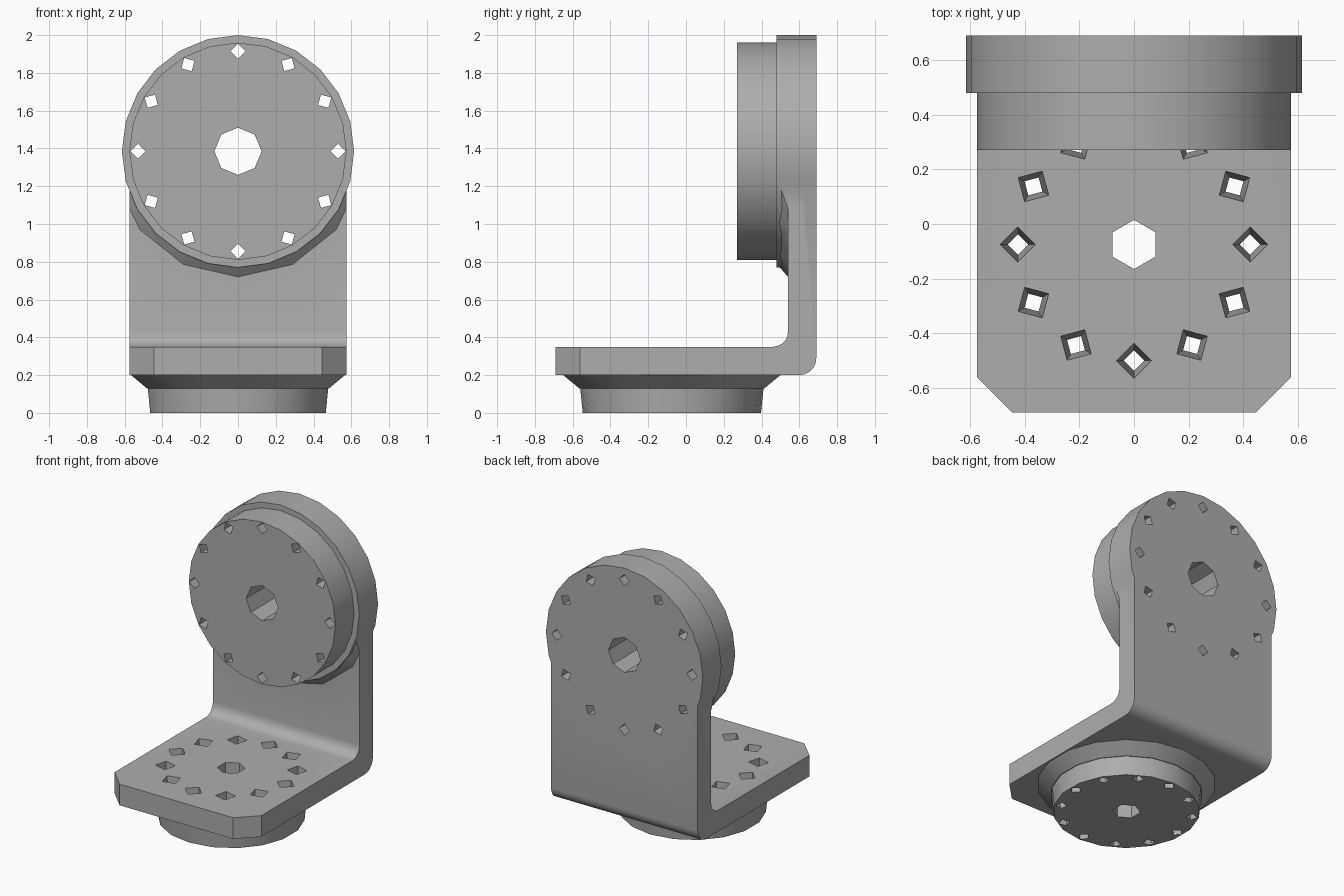
import bpy, bmesh, math
from mathutils import Matrix, Vector

cube = bpy.data.objects.get("Cube")
if cube:
    bpy.data.objects.remove(cube, do_unlink=True)

grey = bpy.data.materials.new("grey metal")
grey.use_nodes = True
GREY = (0.42, 0.42, 0.42, 1)
grey.diffuse_color = GREY
grey.node_tree.nodes["Principled BSDF"].inputs["Base Color"].default_value = GREY

HALF = 0.575                       # half width of the bent plate
UPPER = Vector((0, 0, 1.385))      # axis of the upright joint
LOWER = Vector((0, -0.075, 0))     # axis of the bottom joint


def finish(name, bm):
    bmesh.ops.recalc_face_normals(bm, faces=bm.faces)
    mesh = bpy.data.meshes.new(name)
    bm.to_mesh(mesh)
    bm.free()
    mesh.materials.append(grey)
    obj = bpy.data.objects.new(name, mesh)
    bpy.context.collection.objects.link(obj)
    return obj


def add_frustum(bm, centre, axis, a, b, ra, rb, sides, turn=0.0):
    """Frustum along y or z, from coordinate a (radius ra) to b (radius rb)."""
    rings = []
    for pos, r in ((a, ra), (b, rb)):
        ring = []
        for i in range(sides):
            t = turn + math.tau * i / sides
            u, v = r * math.sin(t), -r * math.cos(t)
            offset = Vector((u, pos, v)) if axis == "y" else Vector((u, v, pos))
            ring.append(bm.verts.new(centre + offset))
        rings.append(ring)
    for ring in rings:
        bm.faces.new(ring)
    for i in range(sides):
        j = (i + 1) % sides
        bm.faces.new((rings[0][i], rings[0][j], rings[1][j], rings[1][i]))


def frustum(name, *args):
    bm = bmesh.new()
    add_frustum(bm, *args)
    return finish(name, bm)


def clip(bm, co, normal):
    """Remove the side the normal points to and cap the cut."""
    geom = bm.verts[:] + bm.edges[:] + bm.faces[:]
    cut = bmesh.ops.bisect_plane(bm, geom=geom, plane_co=co, plane_no=normal,
                                 clear_outer=True)["geom_cut"]
    edges = [e for e in cut if isinstance(e, bmesh.types.BMEdge)]
    bmesh.ops.contextual_create(bm, geom=edges)


def arc(cy, cz, r, start, end, steps=5):
    angles = [math.radians(start + (end - start) * i / steps) for i in range(steps + 1)]
    return [(cy + r * math.cos(t), cz + r * math.sin(t)) for t in angles]


def boolean(obj, other, operation):
    mod = obj.modifiers.new("cut", "BOOLEAN")
    mod.operation, mod.object, mod.solver = operation, other, "EXACT"
    bpy.context.view_layer.objects.active = obj
    bpy.ops.object.modifier_apply(modifier=mod.name)


def hole_cutter(name, centre, axis, a, b, ring_r, ra, rb, mid_r, mid_sides):
    """Twelve tapered four-sided holes around one centre hole."""
    bm = bmesh.new()
    for i in range(12):
        t = math.tau * i / 12
        u, v = ring_r * math.sin(t), -ring_r * math.cos(t)
        spot = Vector((u, 0, v)) if axis == "y" else Vector((u, v, 0))
        add_frustum(bm, centre + spot, axis, a, b, ra, rb, 4, t)
    add_frustum(bm, centre, axis, a, b, mid_r, mid_r, mid_sides)
    obj = finish(name, bm)
    obj.hide_render = True
    return obj


# Bent plate: L profile with inner and outer fillets, swept across x
profile = [(-0.69, 0.2)] + arc(0.6, 0.29, 0.09, -90, 0)
profile += [(0.69, 1.385), (0.54, 1.385)] + arc(0.46, 0.43, 0.08, 0, -90)
profile += [(-0.69, 0.35)]
bm = bmesh.new()
face = bm.faces.new([bm.verts.new((-HALF, y, z)) for y, z in profile])
swept = bmesh.ops.extrude_face_region(bm, geom=[face])["geom"]
bmesh.ops.translate(bm, vec=(2 * HALF, 0, 0),
                    verts=[v for v in swept if isinstance(v, bmesh.types.BMVert)])
bmesh.ops.recalc_face_normals(bm, faces=bm.faces)
for side in (-1, 1):               # chamfered front corners
    clip(bm, (side * HALF, -0.56, 0), (side, -1, 0))
bracket = finish("bent_bracket", bm)

# Round head of the upright and the flared collar below it
head = frustum("head", UPPER, "y", 0.48, 0.69, 0.615, 0.615, 24)
bm = bmesh.new()
add_frustum(bm, UPPER, "y", 0.48, 0.54, 0.595, 0.665, 14)
wall = [v for v in bm.verts if v.co.y > 0.5]
clip(bm, (0, 0, 1.25), (0, 0, 1))
for side in (-1, 1):
    clip(bm, (side * HALF, 0, 0), (side, 0, 0))
# carry the collar into the plate
back = [f for f in bm.faces if all(v.co.y > 0.535 for v in f.verts)]
ext = bmesh.ops.extrude_face_region(bm, geom=back)["geom"]
bmesh.ops.translate(bm, vec=(0, 0.08, 0),
                    verts=[v for v in ext if isinstance(v, bmesh.types.BMVert)])
bmesh.ops.delete(bm, geom=back, context="FACES_ONLY")
collar = finish("collar", bm)
for part in (head, collar):
    boolean(bracket, part, "UNION")
    bpy.data.objects.remove(part, do_unlink=True)

# Joint discs
front_disc = frustum("front_disc", UPPER, "y", 0.27, 0.48, 0.575, 0.575, 24)
bottom_disc = frustum("bottom_disc", LOWER, "z", 0, 0.13, 0.472, 0.485, 18)
bottom_flare = frustum("bottom_flare", LOWER, "z", 0.13, 0.2, 0.49, 0.575, 18)

# Bolt circles and centre holes
upper_holes = hole_cutter("upper_hole_cutter", UPPER, "y", 0.2, 0.8,
                          0.53, 0.04, 0.04, 0.125, 8)
lower_holes = hole_cutter("lower_hole_cutter", LOWER, "z", -0.05, 0.4,
                          0.425, 0.034, 0.068, 0.09, 6)
for part in (bracket, front_disc):
    boolean(part, upper_holes, "DIFFERENCE")
for part in (bracket, bottom_disc, bottom_flare):
    boolean(part, lower_holes, "DIFFERENCE")
for cutter in (upper_holes, lower_holes):
    bpy.data.objects.remove(cutter, do_unlink=True)

# Smooth round walls, sharp edges kept
bpy.ops.object.select_all(action="DESELECT")
for part in (bracket, front_disc, bottom_disc, bottom_flare):
    part.select_set(True)
bpy.context.view_layer.objects.active = bracket
bpy.ops.object.shade_smooth_by_angle(angle=math.radians(30))
